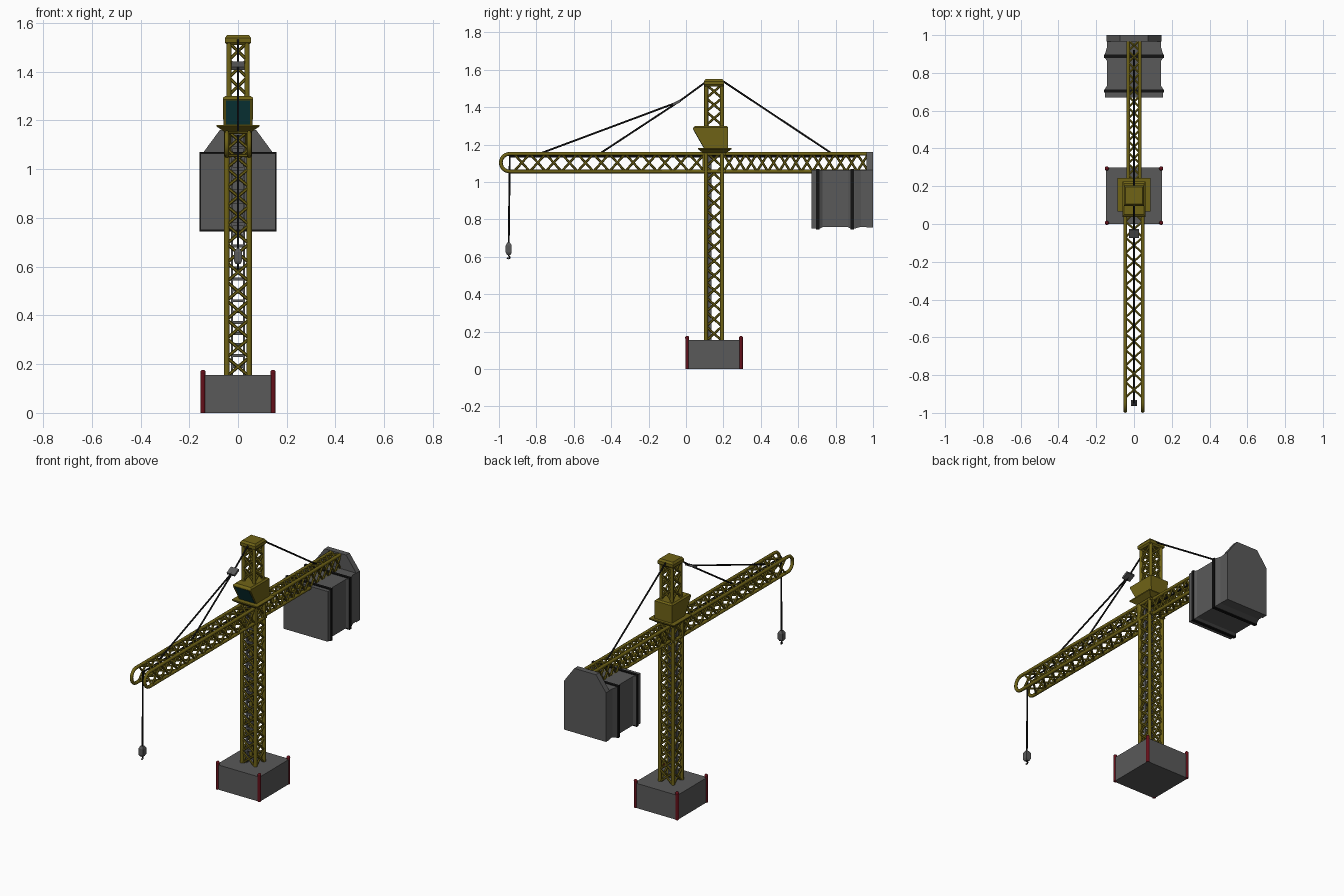
import bpy, bmesh, math
from mathutils import Vector, Matrix

if "Cube" in bpy.data.objects:
    bpy.data.objects.remove(bpy.data.objects["Cube"])

V = Vector
CY = 0.15   # mast centre line in y


def material(name, r, g, b):
    m = bpy.data.materials.new(name)
    m.diffuse_color = (r, g, b, 1)
    m.use_nodes = True
    m.node_tree.nodes["Principled BSDF"].inputs["Base Color"].default_value = m.diffuse_color
    return m


YELLOW = material("yellow_paint", 0.16, 0.125, 0.008)
GREY = material("concrete_grey", 0.1, 0.1, 0.1)
RED = material("red_paint", 0.13, 0.005, 0.01)
GLASS = material("teal_glass", 0.005, 0.06, 0.065)
BLACK = material("black_rubber", 0.006, 0.006, 0.006)


def finish(bm, name, mat, smooth=False):
    bmesh.ops.recalc_face_normals(bm, faces=bm.faces)
    me = bpy.data.meshes.new(name)
    bm.to_mesh(me)
    bm.free()
    ob = bpy.data.objects.new(name, me)
    bpy.context.collection.objects.link(ob)
    me.materials.append(mat)
    if smooth:
        bpy.ops.object.select_all(action='DESELECT')
        bpy.context.view_layer.objects.active = ob
        ob.select_set(True)
        bpy.ops.object.shade_smooth_by_angle(angle=math.radians(50))
    return ob


def bar(bm, a, b, r, n=8):
    a, b = V(a), V(b)
    d = b - a
    m = Matrix.Translation((a + b) / 2) @ d.to_track_quat('Z', 'Y').to_matrix().to_4x4()
    bmesh.ops.create_cone(bm, cap_ends=True, segments=n, radius1=r, radius2=r,
                          depth=d.length, matrix=m)


def box(bm, lo, hi):
    lo, hi = V(lo), V(hi)
    m = Matrix.Translation((lo + hi) / 2) @ Matrix.Diagonal((*(hi - lo), 1))
    bmesh.ops.create_cube(bm, size=1, matrix=m)


def loft(bm, rings):
    # skin closed rings of equal point count and cap both ends
    rows = [[bm.verts.new(p) for p in ring] for ring in rings]
    n = len(rows[0])
    for a, b in zip(rows, rows[1:]):
        for i in range(n):
            bm.faces.new((a[i], a[(i + 1) % n], b[(i + 1) % n], b[i]))
    bm.faces.new(rows[0])
    bm.faces.new(rows[-1])


def rect(hx, y0, y1, z):
    return [(-hx, y0, z), (hx, y0, z), (hx, y1, z), (-hx, y1, z)]


def lattice(name, p0, p1, u, v, bays, r, chords=True):
    # four chords with crossed lacing on all four sides
    p0, p1, u, v = V(p0), V(p1), V(u), V(v)
    corners = [u + v, v - u, -u - v, u - v]
    bm = bmesh.new()
    for k, c in enumerate(corners):
        d = corners[(k + 1) % 4]
        if chords:
            bar(bm, p0 + c, p1 + c, r)
        for i in range(bays):
            a, b = p0.lerp(p1, i / bays), p0.lerp(p1, (i + 1) / bays)
            bar(bm, a + c, b + d, 0.0065, 6)
            bar(bm, a + d, b + c, 0.0065, 6)
    return finish(bm, name, YELLOW, True)


# Base block and red corner posts
bm = bmesh.new()
box(bm, (-0.149, CY - 0.149, 0), (0.149, CY + 0.149, 0.155))
finish(bm, "base_block", GREY)
bm = bmesh.new()
for sx in (-1, 1):
    for sy in (-1, 1):
        x, y = sx * 0.144, CY + sy * 0.144
        bar(bm, (x, y, 0), (x, y, 0.168), 0.01, 12)
        bmesh.ops.create_uvsphere(bm, u_segments=12, v_segments=6, radius=0.011,
                                  matrix=Matrix.Translation((x, y, 0.166)))
finish(bm, "base_corner_posts", RED, True)

# Mast, upper mast, jib lacing, counter jib
lattice("mast", (0, CY, 0.15), (0, CY, 1.16), (0.046, 0, 0), (0, 0.043, 0), 13, 0.0115)
lattice("upper_mast", (0, CY, 1.16), (0, CY, 1.52), (0.037, 0, 0), (0, 0.042, 0), 5, 0.011)
JZ, JH = 1.103, 0.047
lattice("jib_lacing", (0, -0.92, JZ), (0, 0.1, JZ), (0.046, 0, 0), (0, 0, JH), 12, 0.01, False)
lattice("counter_jib", (0, 0.2, JZ), (0, 0.975, JZ), (0.031, 0, 0), (0, 0, JH), 13, 0.01)

# Jib chords: one hairpin tube on each side
for side, sx in (("left", -1), ("right", 1)):
    pts = [(0.105, JZ + JH)]
    for i in range(13):
        t = math.pi / 2 + math.pi * i / 12
        pts.append((-0.943 + JH * math.cos(t), JZ + JH * math.sin(t)))
    pts.append((0.105, JZ - JH))
    cu = bpy.data.curves.new("jib_chord_" + side, 'CURVE')
    cu.dimensions = '3D'
    cu.bevel_depth = 0.01
    cu.bevel_resolution = 2
    cu.use_fill_caps = True
    sp = cu.splines.new('POLY')
    sp.points.add(len(pts) - 1)
    for p, (y, z) in zip(sp.points, pts):
        p.co = (sx * 0.046, y, z, 1)
    ob = bpy.data.objects.new("jib_chord_" + side, cu)
    bpy.context.collection.objects.link(ob)
    cu.materials.append(YELLOW)
    bpy.ops.object.select_all(action='DESELECT')
    ob.select_set(True)
    bpy.context.view_layer.objects.active = ob
    bpy.ops.object.convert(target='MESH')

# Upright posts where the jib meets the mast
bm = bmesh.new()
for sx in (-0.046, 0.046):
    bar(bm, (sx, 0.097, JZ - JH), (sx, 0.097, JZ + JH), 0.01)
    bar(bm, (sx, 0.097, JZ - JH), (sx, 0.21, JZ - JH), 0.01)
    bar(bm, (sx, 0.097, JZ + JH), (sx, 0.21, JZ + JH), 0.01)
finish(bm, "jib_root_frame", YELLOW, True)

# Mast cap
bm = bmesh.new()
loft(bm, [rect(h, CY - h, CY + h, z) for h, z in
          ((0.046, 1.51), (0.054, 1.52), (0.054, 1.538), (0.045, 1.55))])
finish(bm, "mast_cap", YELLOW)

# Cab platform, cab and windscreen
bm = bmesh.new()
loft(bm, [rect(0.058, 0.09, 0.215, 1.155), rect(0.088, 0.065, 0.243, 1.175),
          rect(0.088, 0.065, 0.243, 1.182)])
finish(bm, "cab_platform", YELLOW)
bm = bmesh.new()
loft(bm, [rect(0.06, 0.10, 0.225, 1.175), rect(0.062, 0.037, 0.225, 1.285),
          rect(0.062, 0.04, 0.225, 1.292), rect(0.053, 0.05, 0.215, 1.3)])
finish(bm, "cab", YELLOW)
bm = bmesh.new()
loft(bm, [rect(0.05, 0.0935, 0.12, 1.183), rect(0.05, 0.0375, 0.07, 1.281)])
finish(bm, "cab_windscreen", GLASS)

# Ladder inside the mast
bm = bmesh.new()
for sx in (-0.025, 0.025):
    box(bm, (sx - 0.004, 0.117, 0.155), (sx + 0.004, 0.135, 1.16))
for i in range(22):
    z = 0.19 + i * 0.045
    box(bm, (-0.025, 0.12, z - 0.006), (0.025, 0.132, z + 0.006))
finish(bm, "ladder", GREY)

# Counterweight: waisted body, two straps, chamfered back plate
bm = bmesh.new()
loft(bm, [[(-h, y, b), (h, y, b), (h, y, 1.065), (-h, y, 1.065)] for y, h, b in
          ((0.67, 0.154, 0.75), (0.715, 0.154, 0.75), (0.73, 0.144, 0.758),
           (0.865, 0.144, 0.758), (0.88, 0.154, 0.75), (0.9, 0.154, 0.75),
           (0.935, 0.143, 0.76), (0.97, 0.143, 0.76))])
finish(bm, "counterweight_body", GREY)
bm = bmesh.new()
for y in (0.695, 0.88):
    box(bm, (-0.158, y, 0.745), (0.158, y + 0.018, 1.07))
finish(bm, "counterweight_straps", BLACK)
bm = bmesh.new()
outline = [(-0.145, 0.757), (0.145, 0.757), (0.145, 1.065), (0.075, 1.16),
           (-0.075, 1.16), (-0.145, 1.065)]
loft(bm, [[(x, y, z) for x, z in outline] for y in (0.965, 1.0)])
finish(bm, "counterweight_back_plate", GREY)

# Stay cables, hoist cable and hook block
J = (0, -0.04, 1.428)
bm = bmesh.new()
for a, b in (((0, 0.1, 1.53), J), (J, (0, -0.78, 1.152)), (J, (0, -0.46, 1.152)),
             ((0, 0.2, 1.537), (0, 0.78, 1.152))):
    bar(bm, a, b, 0.005)
finish(bm, "stay_cables", BLACK, True)
bm = bmesh.new()
for a, b in (((0, 0.92, 1.135), (0, -0.942, 1.135)), ((0, -0.942, 1.14), (0, -0.948, 0.66))):
    bar(bm, a, b, 0.005)
finish(bm, "hoist_cable", BLACK, True)
bm = bmesh.new()
box(bm, (-0.027, -0.024, -0.007), (0.027, 0.024, 0.007))
bm.transform(Matrix.Translation((0, -0.05, 1.424)) @ Matrix.Rotation(math.radians(27), 4, 'X'))
finish(bm, "stay_connector", GREY)
bm = bmesh.new()
loft(bm, [rect(h, -0.948 - h, -0.948 + h, z) for h, z in
          ((0.01, 0.61), (0.016, 0.622), (0.016, 0.66), (0.008, 0.675))])
finish(bm, "hook_block", GREY)
bm = bmesh.new()
hook = [(0, 0.612), (0, 0.603), (0.007, 0.599), (0.006, 0.592), (-0.002, 0.59), (-0.009, 0.595)]
for (y0, z0), (y1, z1) in zip(hook, hook[1:]):
    bar(bm, (0, -0.948 + y0, z0), (0, -0.948 + y1, z1), 0.004, 6)
finish(bm, "hook", BLACK, True)
